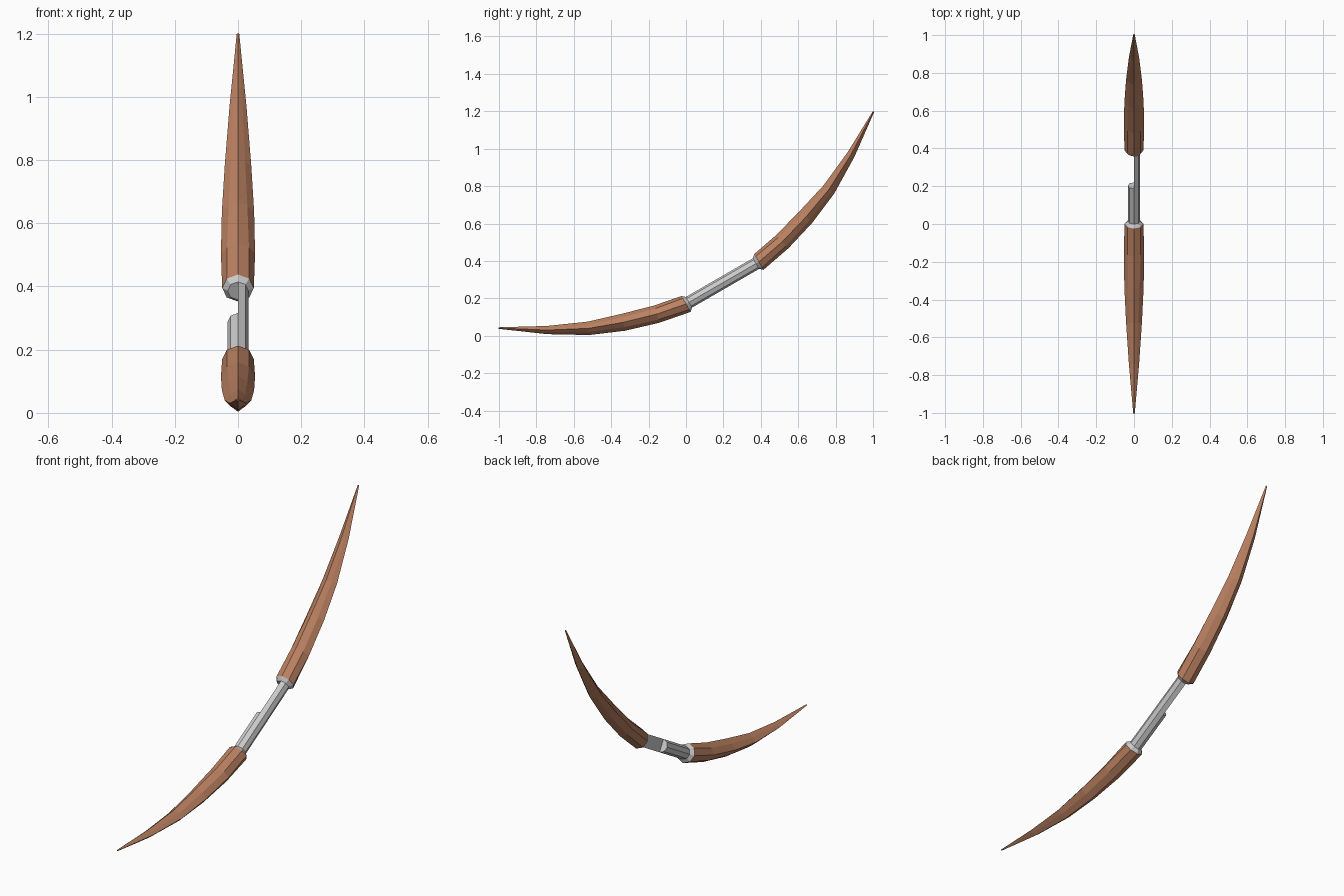
import bpy, bmesh, math
from mathutils import Matrix, Vector

if "Cube" in bpy.data.objects:
    bpy.data.objects.remove(bpy.data.objects["Cube"])

# Local frame: y runs along the grip, z points to the inside of the curve
FRAME = Matrix.Translation((0, 0.195, 0.2825)) @ Matrix.Rotation(math.radians(30), 4, 'X')

wood = bpy.data.materials.new("brown_wood")
wood.diffuse_color = (0.5, 0.22, 0.12, 1)
wood.use_nodes = True
wood.node_tree.nodes["Principled BSDF"].inputs["Base Color"].default_value = wood.diffuse_color


def section(y, z, tilt, rx, rz, diag=0.707, half=0):
    """Eight-sided section; half = +1 or -1 keeps only one side of x = 0."""
    shape = [(0, 1), (diag, diag), (1, 0), (diag, -diag),
             (0, -1), (-diag, -diag), (-1, 0), (-diag, diag)]
    if half:
        shape = [(half * a, b) for a, b in shape[:5]]
    up = Vector((0, -math.sin(tilt), math.cos(tilt)))
    return [Vector((a * rx, y, z)) + up * b * rz for a, b in shape]


def loft(name, rings, material=None):
    bm = bmesh.new()
    loops = [[bm.verts.new(FRAME @ p) for p in ring] for ring in rings]
    for lo, hi in zip(loops, loops[1:]):
        n = len(lo)
        for i in range(n):
            j = (i + 1) % n
            bm.faces.new((lo[i], lo[j], hi[j], hi[i]))
    bm.faces.new(loops[0])
    bm.faces.new(loops[-1])
    bmesh.ops.recalc_face_normals(bm, faces=bm.faces)
    mesh = bpy.data.meshes.new(name)
    bm.to_mesh(mesh)
    bm.free()
    obj = bpy.data.objects.new(name, mesh)
    bpy.context.collection.objects.link(obj)
    if material:
        mesh.materials.append(material)
    return obj


# Limb stations: along, inward bend, half width, half depth, corner roundness
LIMB = [(0.225, 0.000, 0.050, 0.049, 0.707),
        (0.387, 0.031, 0.054, 0.048, 0.64),
        (0.565, 0.083, 0.051, 0.046, 0.58),
        (0.742, 0.148, 0.042, 0.036, 0.54),
        (0.937, 0.250, 0.027, 0.022, 0.52),
        (1.158, 0.390, 0.004, 0.004, 0.52)]

for side, label in ((-1, "lower"), (1, "upper")):
    # Curved tapering limb
    rings = []
    for i, (y, z, rx, rz, diag) in enumerate(LIMB):
        a, b = LIMB[max(i - 1, 0)], LIMB[min(i + 1, len(LIMB) - 1)]
        tilt = math.atan2(b[1] - a[1], b[0] - a[0]) if i else 0
        rings.append(section(side * y, z, side * tilt, rx, rz, diag))
    loft(label + "_limb", rings, wood)

    # Metal collar chamfered down to the grip
    loft(label + "_collar", [section(side * 0.225, 0, 0, 0.050, 0.049),
                             section(side * 0.207, 0, 0, 0.033, 0.033)])

# Grip: full-length right half and short left half
loft("grip_right_half", [section(y, 0, 0, 0.033, 0.033, half=1) for y in (-0.21, 0.21)])
loft("grip_left_half", [section(y, 0, 0, 0.033, 0.033, half=-1) for y in (-0.21, 0.01)])
